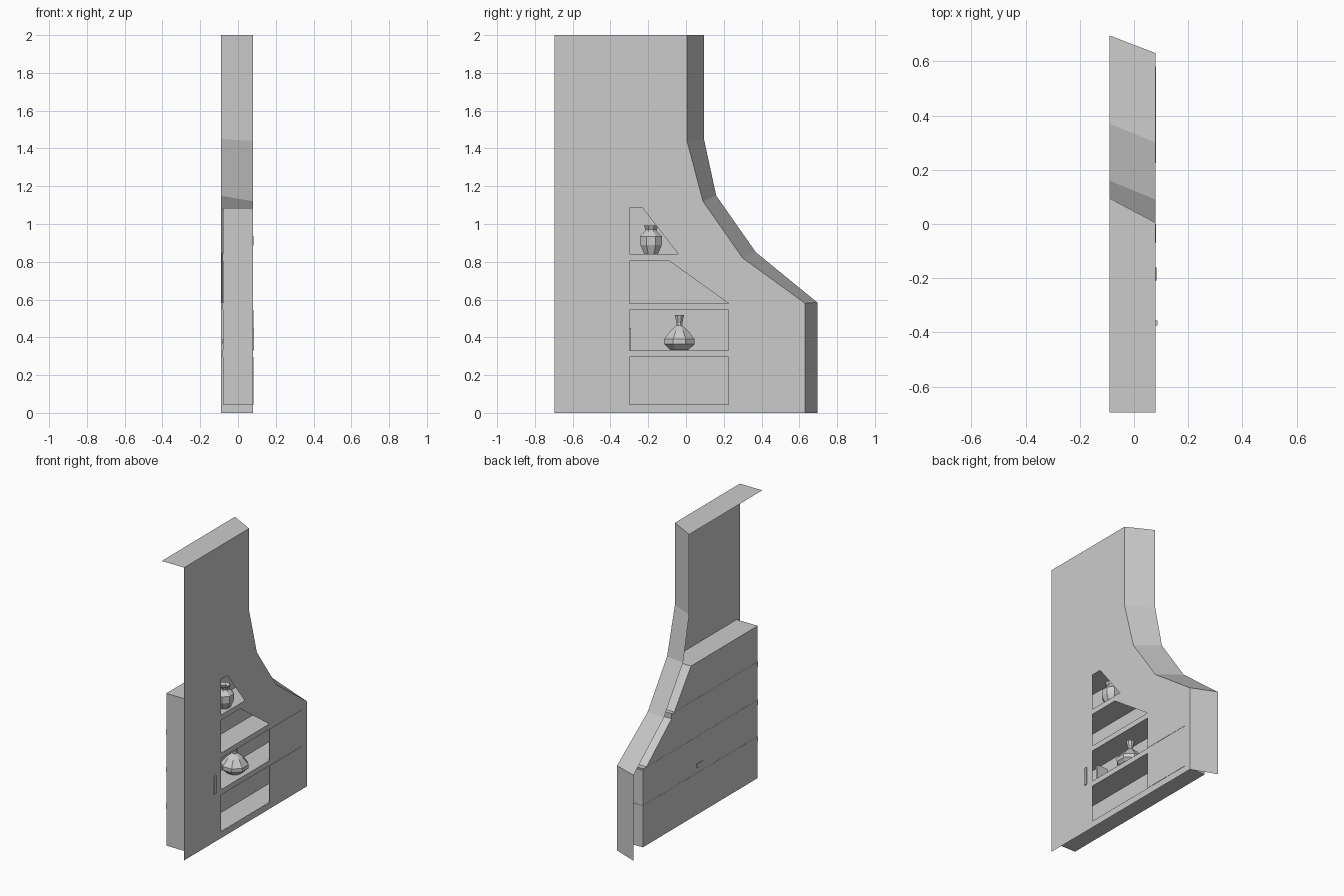
import bpy, bmesh, math
from mathutils import Vector

if "Cube" in bpy.data.objects:
    bpy.data.objects.remove(bpy.data.objects["Cube"])

grey = bpy.data.materials.new("plain grey")
grey.diffuse_color = (0.6, 0.6, 0.6, 1)
grey.use_nodes = True
grey.node_tree.nodes["Principled BSDF"].inputs["Base Color"].default_value = grey.diffuse_color
FRONT, BACK = 0.08, -0.08


def finish(name, bm):
    me = bpy.data.meshes.new(name)
    bm.to_mesh(me)
    bm.free()
    me.materials.append(grey)
    ob = bpy.data.objects.new(name, me)
    bpy.context.collection.objects.link(ob)
    return ob


def box(name, x, y, z):
    bm = bmesh.new()
    bmesh.ops.create_cube(bm, size=1)
    for v in bm.verts:
        v.co = Vector([(a + b) / 2 + c * (b - a) for (a, b), c in zip((x, y, z), v.co)])
    return finish(name, bm)


def strip(name, a, b, closed=False):
    """Quads joining two matching rows of points."""
    bm = bmesh.new()
    ra = [bm.verts.new(p) for p in a]
    rb = [bm.verts.new(p) for p in b]
    n = len(a)
    for i in range(n if closed else n - 1):
        j = (i + 1) % n
        bm.faces.new((ra[i], ra[j], rb[j], rb[i]))
    return bm, ra, rb


def vase(name, centre, profile, sides=8):
    bm = bmesh.new()
    rings = []
    for r, z in profile:
        rings.append([bm.verts.new((centre[0] + r * math.cos(math.tau * (i + 0.5) / sides),
                                    centre[1] + r * math.sin(math.tau * (i + 0.5) / sides), z))
                      for i in range(sides)])
    for lo, hi in zip(rings, rings[1:]):
        for i in range(sides):
            j = (i + 1) % sides
            bm.faces.new((lo[i], lo[j], hi[j], hi[i]))
    bm.faces.new(rings[0][::-1])
    return finish(name, bm)


# Front wall with four shelf openings
edge = [(0.63, 0), (0.63, 0.58), (0.30, 0.82), (0.09, 1.12), (0.005, 1.44), (0.005, 2)]
outline = [(-0.695, 0)] + edge + [(-0.695, 2)]
openings = [
    [(-0.30, 0.045), (0.225, 0.045), (0.225, 0.295), (-0.30, 0.295)],
    [(-0.30, 0.33), (0.225, 0.33), (0.225, 0.545), (-0.30, 0.545)],
    [(-0.30, 0.58), (0.225, 0.58), (-0.09, 0.805), (-0.30, 0.805)],
    [(-0.30, 0.84), (-0.04, 0.84), (-0.23, 1.085), (-0.30, 1.085)],
]
bm = bmesh.new()
for loop in [outline] + openings:
    vs = [bm.verts.new((FRONT, y, z)) for y, z in loop]
    for i, v in enumerate(vs):
        bm.edges.new((v, vs[(i + 1) % len(vs)]))
bmesh.ops.triangle_fill(bm, use_beauty=True, edges=bm.edges[:], normal=(1, 0, 0))
for f in bm.faces:
    f.normal_update()
    if f.normal.x < 0:
        f.normal_flip()
finish("front_wall", bm)

# Slanted side return following the curved edge, and the top cap
rear = [(0.695, 0), (0.695, 0.585), (0.37, 0.85), (0.16, 1.15), (0.095, 1.45), (0.095, 2)]
bm, ra, rb = strip("side", [(FRONT, y, z) for y, z in edge], [(-0.09, y, z) for y, z in rear])
c = [bm.verts.new((x, -0.695, 2)) for x in (FRONT, -0.09)]
bm.faces.new((ra[-1], rb[-1], c[1], c[0]))
bmesh.ops.recalc_face_normals(bm, faces=bm.faces[:])
for f in bm.faces:
    f.normal_update()
if sum(f.normal.y for f in bm.faces) < 0:
    bmesh.ops.reverse_faces(bm, faces=bm.faces[:])
finish("side_return_and_top", bm)

# Cabinet carcass behind the wall, open towards the wall
carcass = [(-0.66, 0.045), (0.58, 0.045), (0.58, 0.57), (0.54, 0.58),
           (0.27, 0.805), (0.24, 0.84), (0.06, 1.085), (-0.66, 1.085)]
bm, ra, rb = strip("carcass", [(BACK, y, z) for y, z in carcass],
                   [(FRONT - 0.001, y, z) for y, z in carcass], closed=True)
bm.faces.new(ra[::-1])
bmesh.ops.recalc_face_normals(bm, faces=bm.faces[:])
finish("cabinet_carcass", bm)

# Shelf boards, ending just proud of the carcass
for i, (z0, z1, y1) in enumerate([(0.295, 0.33, 0.582), (0.545, 0.58, 0.575), (0.805, 0.84, 0.27)]):
    box(f"shelf_{i + 1}", (BACK - 0.001, FRONT - 0.001), (-0.66, y1), (z0, z1))

# Door panels and handles
for i, (z0, z1) in enumerate([(0.045, 0.295), (0.33, 0.545)]):
    box(f"door_panel_{i + 1}", (FRONT - 0.002, FRONT + 0.002), (0.225, 0.58), (z0, z1))
box("door_handle", (FRONT, FRONT + 0.006), (-0.375, -0.355), (0.33, 0.45))
box("inner_handle", (-0.03, 0.05), (-0.303, -0.29), (0.33, 0.45))

# Vases
vase("wide_vase", (0.0, -0.035),
     [(0.05, 0.332), (0.088, 0.365), (0.088, 0.39), (0.05, 0.435), (0.018, 0.462), (0.016, 0.475), (0.027, 0.518)])
vase("round_vase", (0.025, -0.185),
     [(0.04, 0.842), (0.062, 0.89), (0.062, 0.935), (0.036, 0.96), (0.032, 0.972), (0.042, 0.992)])
